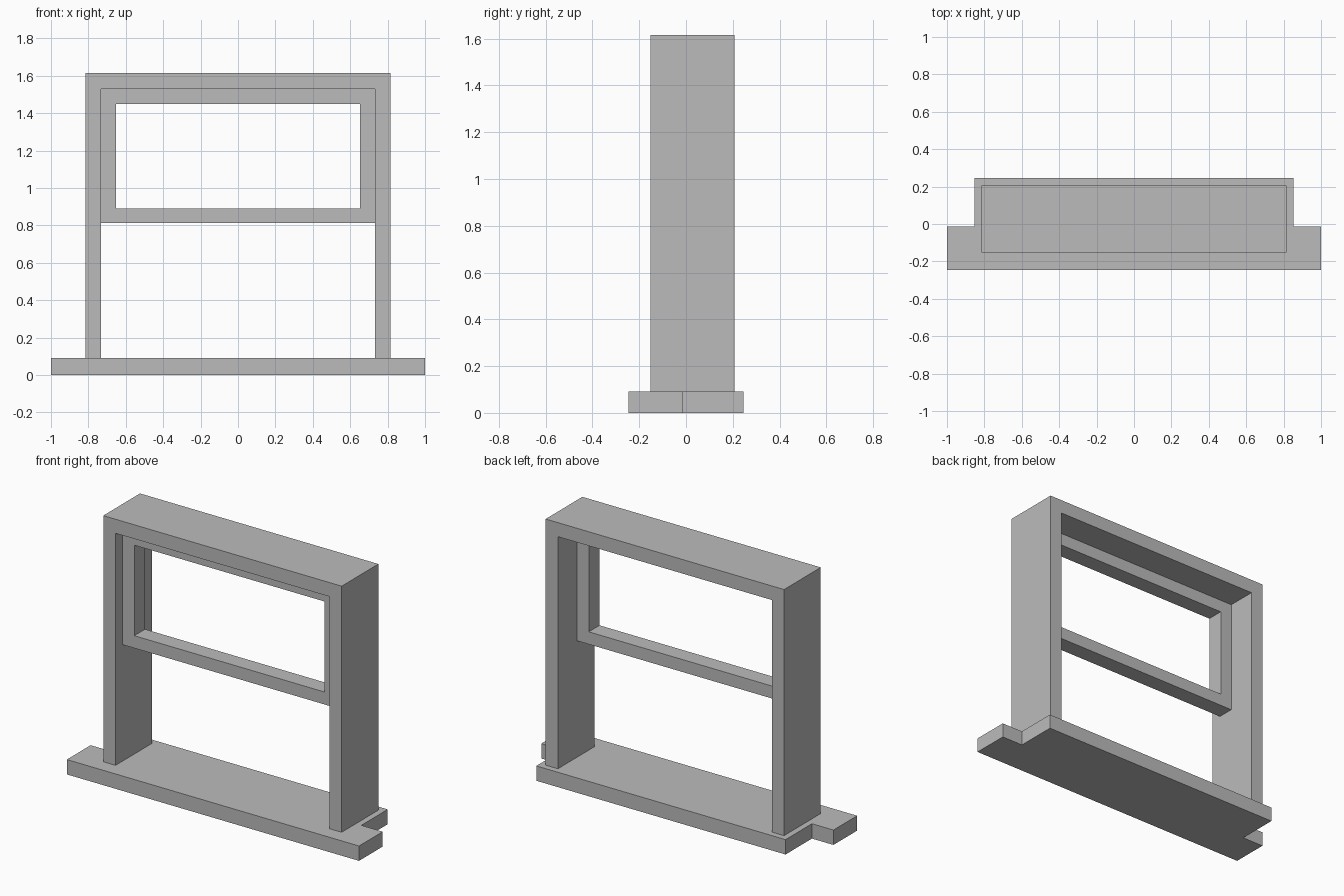
import bpy
import bmesh
from mathutils import Vector

cube = bpy.data.objects.get("Cube")
if cube:
    bpy.data.objects.remove(cube, do_unlink=True)

# One plain grey for every part
grey = bpy.data.materials.new("plain_grey")
grey.use_nodes = True
colour = (0.5, 0.5, 0.5, 1)
grey.diffuse_color = colour
grey.node_tree.nodes["Principled BSDF"].inputs["Base Color"].default_value = colour


def extrude(name, outlines, direction):
    """Extrude flat quads or polygons that share corners into one solid."""
    bm = bmesh.new()
    for outline in outlines:
        bm.faces.new([bm.verts.new(p) for p in outline])
    bmesh.ops.remove_doubles(bm, verts=bm.verts, dist=1e-5)
    result = bmesh.ops.extrude_face_region(bm, geom=bm.faces[:], use_keep_orig=True)
    moved = [g for g in result["geom"] if isinstance(g, bmesh.types.BMVert)]
    bmesh.ops.translate(bm, verts=moved, vec=Vector(direction))
    bmesh.ops.recalc_face_normals(bm, faces=bm.faces)
    mesh = bpy.data.meshes.new(name)
    bm.to_mesh(mesh)
    bm.free()
    mesh.materials.append(grey)
    obj = bpy.data.objects.new(name, mesh)
    bpy.context.collection.objects.link(obj)
    return obj


def border(outer, inner, front, back, name, closed):
    """Mitred border between two (half width, bottom, top) rectangles."""
    def corners(half, low, high):
        return [(-half, front, low), (-half, front, high),
                (half, front, high), (half, front, low)]
    a, b = corners(*outer), corners(*inner)
    sides = range(4 if closed else 3)
    quads = [(a[i], a[(i + 1) % 4], b[(i + 1) % 4], b[i]) for i in sides]
    return extrude(name, quads, (0, back - front, 0))


# Sill with a projecting horn at each front corner
sill_top = 0.092
right_half = [(1, -0.245), (1, -0.013), (0.853, -0.013), (0.853, 0.245)]
outline = right_half + [(-x, y) for x, y in reversed(right_half)]
extrude("sill", [[(x, y, 0) for x, y in outline]], (0, 0, sill_top))

# Jambs and head, open at the bottom
border((0.816, sill_top, 1.615), (0.732, sill_top, 1.528),
       -0.152, 0.207, "window_frame", closed=False)

# Upper sash, set back inside the frame
border((0.732, 0.813, 1.528), (0.651, 0.89, 1.45),
       -0.084, 0.021, "upper_sash", closed=True)
